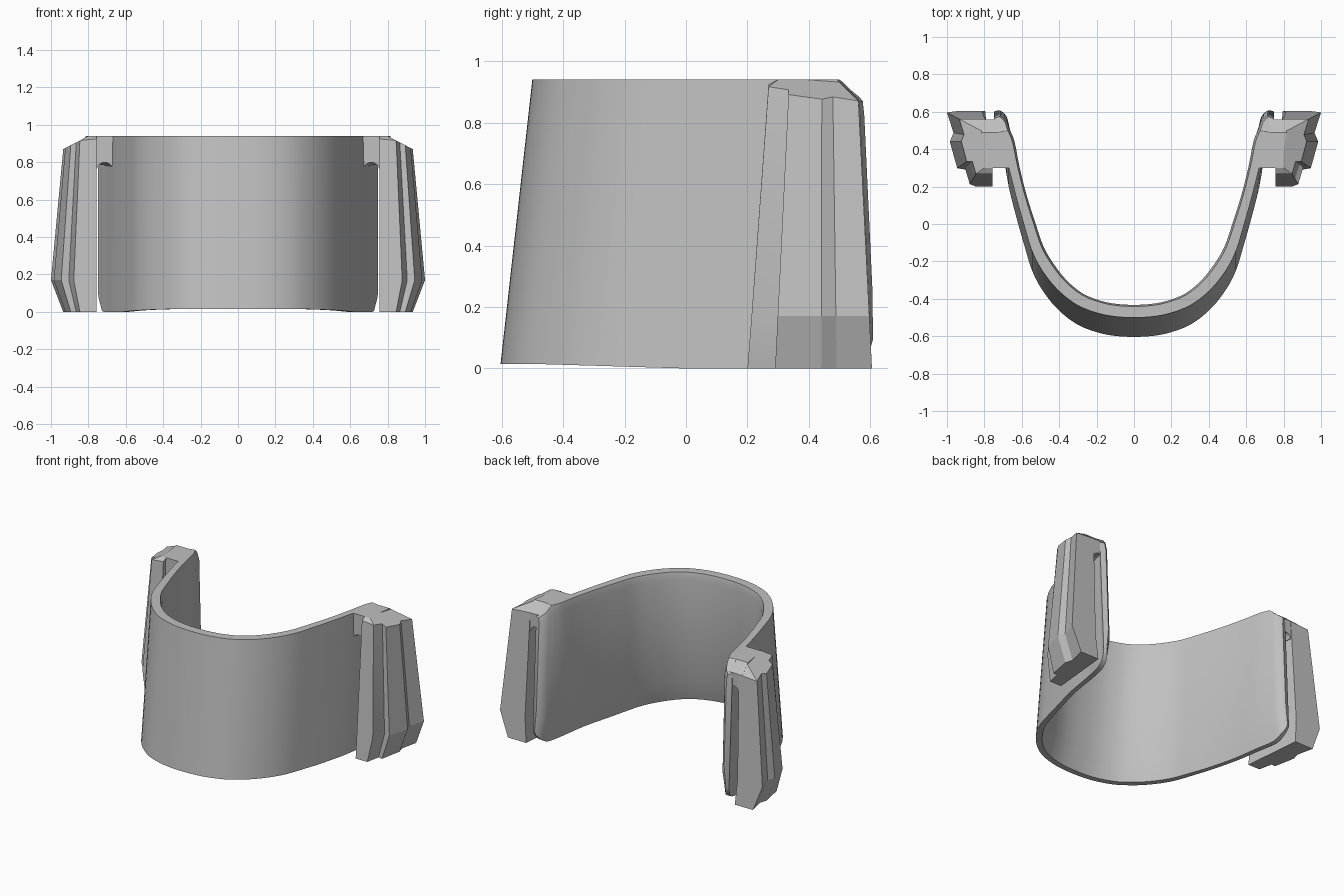
import bpy, bmesh, math
from mathutils import Vector

cube = bpy.data.objects.get("Cube")
if cube:
    bpy.data.objects.remove(cube, do_unlink=True)

grey = bpy.data.materials.new("plain grey")
grey.use_nodes = True
colour = (0.53, 0.53, 0.53, 1)
grey.diffuse_color = colour
grey.node_tree.nodes["Principled BSDF"].inputs["Base Color"].default_value = colour


def loft(name, loops, angle):
    """Skin a row of closed loops and cap both ends."""
    bm = bmesh.new()
    rings = [[bm.verts.new(p) for p in loop] for loop in loops]
    n = len(rings[0])
    for a, b in zip(rings, rings[1:]):
        for i in range(n):
            j = (i + 1) % n
            bm.faces.new((a[i], a[j], b[j], b[i]))
    bm.faces.new(rings[0])
    bm.faces.new(rings[-1])
    bmesh.ops.remove_doubles(bm, verts=bm.verts, dist=0.0005)
    bmesh.ops.recalc_face_normals(bm, faces=bm.faces)
    mesh = bpy.data.meshes.new(name)
    bm.to_mesh(mesh)
    bm.free()
    mesh.materials.append(grey)
    obj = bpy.data.objects.new(name, mesh)
    bpy.context.collection.objects.link(obj)
    bpy.ops.object.select_all(action="DESELECT")
    obj.select_set(True)
    bpy.context.view_layer.objects.active = obj
    bpy.ops.object.shade_smooth_by_angle(angle=math.radians(angle))
    return obj


def smooth_path(keys, steps):
    """Catmull-Rom through keys; the first key is the mirror line."""
    first = keys[1].copy()
    first[0] = -first[0]
    k = [first] + keys + [keys[-1]]
    out = []
    for a, b, c, d in zip(k, k[1:], k[2:], k[3:]):
        for s in range(steps):
            t = s / steps
            out.append((b * 2 + (c - a) * t + (a * 2 - b * 5 + c * 4 - d) * t**2
                        + (b * 3 - a - c * 3 + d) * t**3) / 2)
    return out + [keys[-1]]


# Curved band: x, y at the floor, backward lean, top height, thickness
half = [(0, -.605, .105, .94, .07), (.1, -.6, .105, .94, .07),
        (.2, -.58, .105, .94, .07), (.31, -.535, .105, .94, .07),
        (.41, -.455, .105, .94, .07), (.49, -.355, .105, .94, .07),
        (.545, -.25, .105, .94, .065), (.585, -.12, .105, .94, .06),
        (.63, .04, .105, .94, .055), (.67, .2, .105, .94, .055),
        (.70, .38, .05, .94, .06), (.725, .51, -.02, .94, .06),
        (.735, .57, -.04, .9, .055), (.748, .605, -.045, .87, .035)]
right_half = smooth_path([Vector(k) for k in half], 3)
left_half = []
for p in right_half[:0:-1]:
    q = p.copy()
    q[0] = -q[0]
    left_half.append(q)
path = left_half + right_half

sections = []
for i, p in enumerate(path):
    a, b = path[max(i - 1, 0)], path[min(i + 1, len(path) - 1)]
    tangent = Vector((b[0] - a[0], b[1] - a[1])).normalized()
    inward = Vector((-tangent.y, tangent.x))
    x, y, lean, top, thick = p
    top = min(top, .94)
    # lifted front edge and rounded lower rear corners
    low = .015 * min(1, max(0, -y / .5))
    if y > .48:
        low = .13 - math.sqrt(max(0, .13**2 - (y - .48)**2))
    loop = []
    for z, depth in ((low, 0), (top, 0), (top, .85), (top - .05, 1.05),
                     (low + .15, 1), (low, .55)):
        loop.append((x + inward.x * thick * depth,
                     y + inward.y * thick * depth + lean * z / .94, z))
    sections.append(loop)
loft("curved_band", sections, 28)

# Stepped ear outline: x at the widest height, y at the floor
ear = [(.757, .2), (.878, .2), (.905, .295), (.945, .29),
       (.985, .44), (.965, .49), (1.0, .605), (.81, .605)]


def ear_level(z, scale):
    pts = []
    for x, y in ear:
        shift = .07 - .115 * (y - .2) / .405
        pts.append((.757 + (x - .757) * scale, y + shift * z / .9, z))
    return pts


def side_parts(side, word):
    # ear block with tapered foot and sloping roof
    foot = ear_level(0, .73)
    widest = ear_level(.17, 1)
    shoulder, crown = [], []
    for x, y, z in ear_level(.88, .73):
        roof = .94 - .07 * max(0, (x - .8) / .135)
        if y > .49:
            roof = min(roof, .94 - .06 * (y - .49) / .07)
        shoulder.append((x, y, min(roof, .925)))
        crown.append((min(x, .8), min(max(y, .3), .49), .94))
    loops = [[(side * x, y, z) for x, y, z in ring]
             for ring in (foot, widest, shoulder, crown)]
    loft(word + "_ear", loops, 15)

    # bridge joining band and ear above the slot, with an arched underside
    loops = []
    for y, xl, xr, top in ((.3, .668, .757, .94), (.49, .705, .785, .94),
                           (.56, .72, .792, .88)):
        mid, rad = (xl + xr) / 2, (xr - xl) / 2
        arch = [(mid - rad * math.cos(a), .755 + rad * math.sin(a))
                for a in (math.pi * k / 10 for k in range(11))]
        profile = [(xl - .02, top), (xl - .02, .755)] + arch
        profile += [(xr + .03, .755), (xr + .03, top)]
        loops.append([(side * x, y, z) for x, z in profile])
    loft(word + "_slot_bridge", loops, 30)


for side, word in ((1, "left"), (-1, "right")):
    side_parts(side, word)
